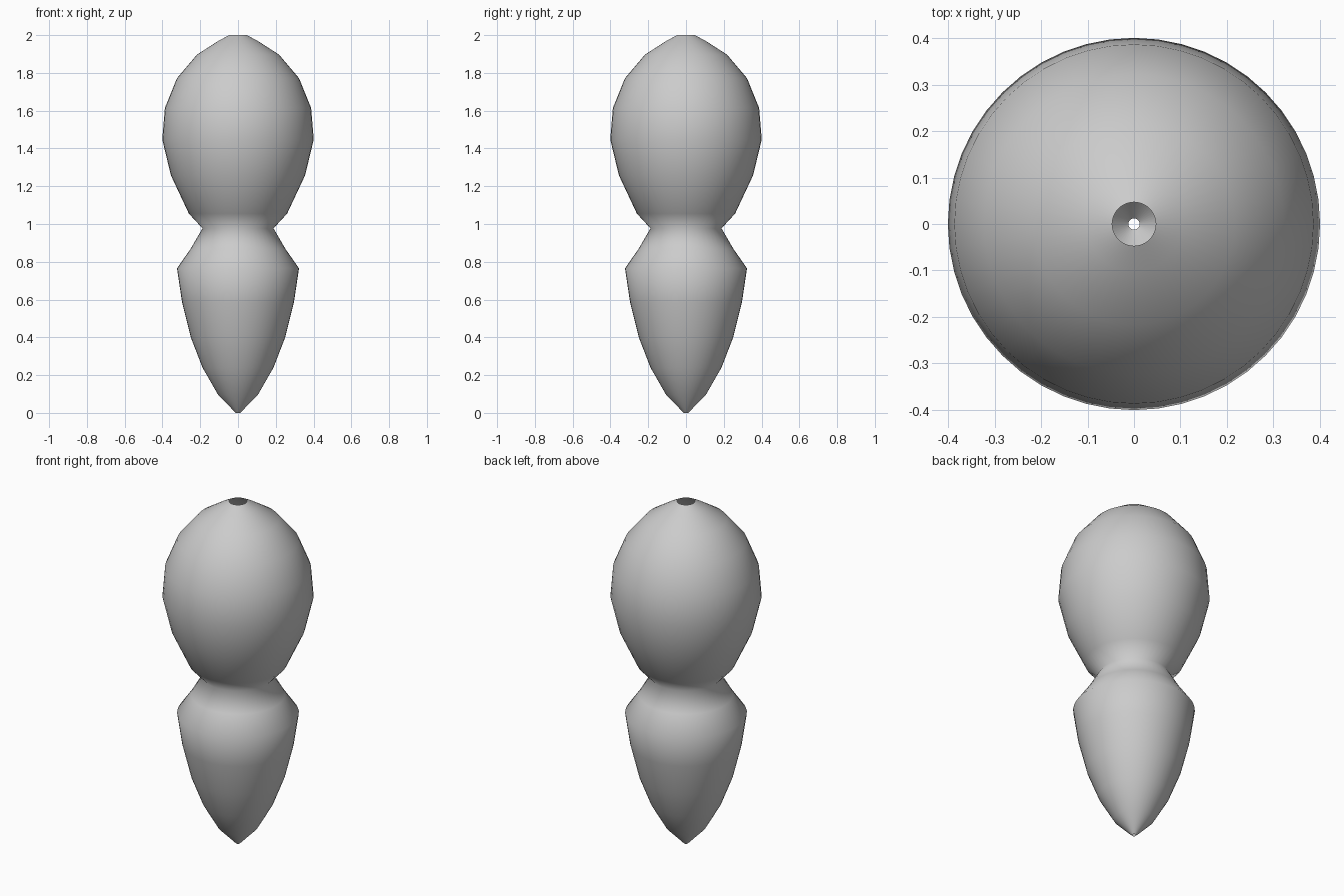
import bpy, bmesh, math

if "Cube" in bpy.data.objects:
    bpy.data.objects.remove(bpy.data.objects["Cube"])

SEGMENTS = 48

# outline as (radius, height): tapered lower body, pinched waist, egg-shaped upper body
profile = [
    (0.012, 0.0), (0.106, 0.097), (0.188, 0.24), (0.25, 0.40), (0.296, 0.585),
    (0.323, 0.765), (0.25, 0.87), (0.188, 0.977), (0.26, 1.055), (0.355, 1.257),
    (0.401, 1.447), (0.387, 1.615), (0.323, 1.772), (0.217, 1.897),
    (0.103, 1.97), (0.047, 2.0),
]


def lathe(name, points, segments):
    """Open shell of revolution around z with outward faces."""
    bm = bmesh.new()
    rings = []
    for r, z in points:
        rings.append([bm.verts.new((r * math.cos(2 * math.pi * i / segments),
                                    r * math.sin(2 * math.pi * i / segments), z))
                      for i in range(segments)])
    for low, high in zip(rings, rings[1:]):
        for i in range(segments):
            j = (i + 1) % segments
            face = bm.faces.new((low[i], low[j], high[j], high[i]))
            face.smooth = True
    mesh = bpy.data.meshes.new(name)
    bm.to_mesh(mesh)
    bm.free()
    obj = bpy.data.objects.new(name, mesh)
    bpy.context.collection.objects.link(obj)
    return obj


# hollow turned body, open at the top and with a pinhole at the tip
lathe("turned_body", profile, SEGMENTS)
